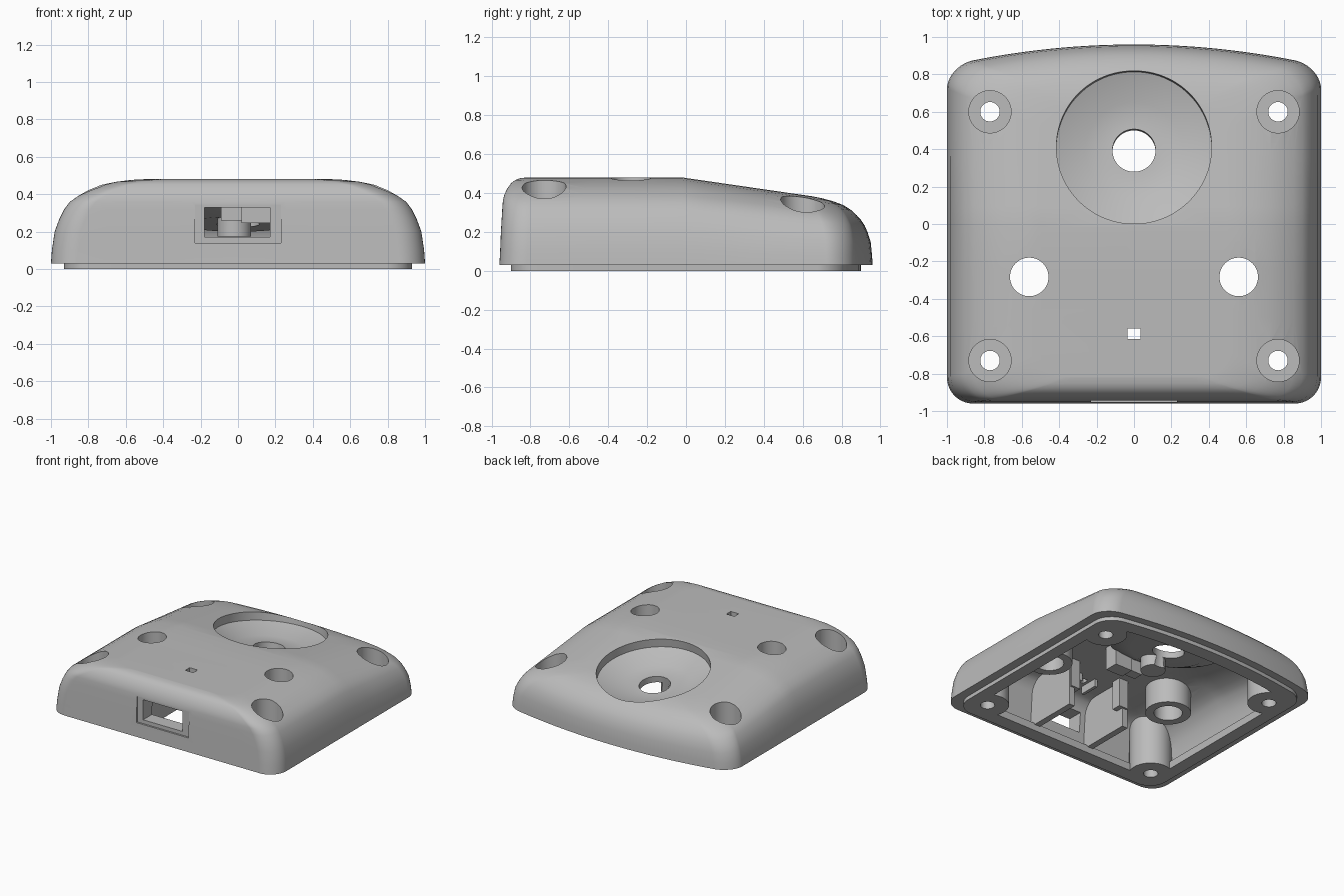
import bpy, bmesh, math
from mathutils import Matrix, Vector

if "Cube" in bpy.data.objects:
    bpy.data.objects.remove(bpy.data.objects["Cube"])

grey = bpy.data.materials.new("housing_grey")
grey.use_nodes = True
grey.diffuse_color = (0.5, 0.5, 0.5, 1)
grey.node_tree.nodes["Principled BSDF"].inputs["Base Color"].default_value = (0.5, 0.5, 0.5, 1)


def finish(name, bm):
    bmesh.ops.recalc_face_normals(bm, faces=bm.faces)
    mesh = bpy.data.meshes.new(name)
    bm.to_mesh(mesh)
    bm.free()
    mesh.materials.append(grey)
    ob = bpy.data.objects.new(name, mesh)
    bpy.context.collection.objects.link(ob)
    return ob


SLOPE = 0.145


def roof(y):
    return 0.48 - SLOPE * max(0, y + 0.02)


def outline(w, front, back, r=0.14):
    """Closed plan outline: straight front, bowed back, rounded corners."""
    half = [((w - r) * i / 6, front) for i in range(6)]
    corner = [i * math.pi / 20 for i in range(11)]
    half += [(w - r + r * math.sin(a), front + r - r * math.cos(a)) for a in corner]
    half += [(w, y) for y in (-0.5, -0.25, -0.02, 0.1, 0.25, 0.4)]
    half += [(w - r + r * math.cos(a), back - r + r * math.sin(a)) for a in corner]
    half += [((w - r) * i / 10, back) for i in range(9, -1, -1)]
    half = [(x, y - 0.115 * x * x * max(0, y) / back) for x, y in half]
    return half + [(-x, y) for x, y in half[-2:0:-1]]


def stack(name, rings):
    """Skin rings of 3D points; caps join mirrored points."""
    bm = bmesh.new()
    rows = [[bm.verts.new(p) for p in ring] for ring in rings]
    n = len(rows[0])
    for a, b in zip(rows, rows[1:]):
        for i in range(n):
            j = (i + 1) % n
            bm.faces.new((a[i], a[j], b[j], b[i]))
    for row in (rows[0], rows[-1]):
        for i in range(n // 2):
            quad = (row[i], row[i + 1], row[(n - i - 1) % n], row[(n - i) % n])
            bm.faces.new(list(dict.fromkeys(quad)))
    return finish(name, bm)


def slab(name, plan, low, high):
    return stack(name, [[(x, y, z) for x, y in plan] for z in (low, high)])


# half width, front y, back y, share of roof height
PROFILE = [(1, -.96, .96, 0), (.995, -.956, .957, .16), (.98, -.952, .95, .38),
           (.955, -.948, .935, .53), (.93, -.945, .92, .64), (.9, -.942, .9, .73),
           (.855, -.935, .878, .8), (.8, -.92, .85, .87), (.73, -.9, .81, .933),
           (.65, -.878, .765, .97), (.57, -.852, .71, .992), (.5, -.82, .66, 1)]


def dome(name, wall, skin, base):
    rings = []
    for w, front, back, f in PROFILE:
        plan = outline(w - wall, front + wall, back - wall)
        rings.append([(x, y, base + f * (roof(y) - skin - base)) for x, y in plan])
    return stack(name, rings)


def lathe(name, profile, x, y, n=64, z=0, tilt=0):
    """Closed solid of revolution from (radius, z) points."""
    bm = bmesh.new()
    rows = [[bm.verts.new((r * math.cos(i * math.tau / n), r * math.sin(i * math.tau / n), h))
             for i in range(n)] for r, h in profile]
    for a, b in zip(rows, rows[1:]):
        for i in range(n):
            bm.faces.new((a[i], a[(i + 1) % n], b[(i + 1) % n], b[i]))
    bm.faces.new(rows[0])
    bm.faces.new(rows[-1])
    bm.transform(Matrix.Translation((x, y, z)) @ Matrix.Rotation(tilt, 4, "X"))
    return finish(name, bm)


def box(name, lo, hi):
    bm = bmesh.new()
    bmesh.ops.create_cube(bm, size=1)
    lo, hi = Vector(lo), Vector(hi)
    for v in bm.verts:
        v.co = (lo + hi) / 2 + v.co * (hi - lo)
    return finish(name, bm)


def combine(target, tool, op="DIFFERENCE"):
    """Apply a boolean and discard the tool."""
    mod = target.modifiers.new("cut", "BOOLEAN")
    mod.operation, mod.solver, mod.object = op, "EXACT", tool
    bpy.context.view_layer.objects.active = target
    bpy.ops.object.modifier_apply(modifier=mod.name)
    bpy.data.objects.remove(tool)


# Outer body with the locating lip below it
shell = dome("housing_shell", 0, 0, 0.03)
combine(shell, slab("lip", outline(0.93, -0.9, 0.9), 0, 0.12), "UNION")

# Cavity with a narrower mouth, leaving material for every internal feature
cavity = dome("cavity", 0.125, 0.05, 0.06)
combine(cavity, slab("mouth", outline(0.83, -0.79, 0.79, 0.2), -0.04, 0.13), "UNION")
SCREWS = [(sx * 0.77, y) for sx in (-1, 1) for y in (0.6, -0.73)]
BUTTONS = [(-0.56, -0.283), (0.56, -0.283)]
BOWL = dict(x=0, y=0.412, z=roof(0.412), tilt=-math.atan(SLOPE))
keep = [lathe("screw_boss", [(.155, -.1), (.155, .7)], *p) for p in SCREWS]
keep += [lathe("button_tube", [(.165, .23), (.165, .7)], *p) for p in BUTTONS]
keep.append(lathe("bowl_underside", [(.28, -.18), (.455, -.105), (.455, .2)], **BOWL))
keep.append(lathe("stud", [(.09, .175), (.09, .6)], -.02, 0.19, 32))
for s in (-1, 1):
    keep.append(box("port_wall", (s * .25 - .025, -1, .05), (s * .25 + .025, -.4, .6)))
    keep.append(box("port_step", (s * .225 - .04, -.46, .2), (s * .225 + .04, -.385, .61)))
    keep.append(box("rib", (s * .07 - .012, -.66, .37), (s * .07 + .012, -.51, .6)))
keep.append(box("post", (.02, -.11, .245), (.17, .0, .6)))
keep.append(box("post_foot", (-.09, -.1, .26), (.03, -.02, .59)))
for part in keep:
    combine(cavity, part)
combine(shell, cavity)

# Bowl, screw, button, indicator and port openings
cuts = [lathe("bowl", [(.115, -.5), (.115, -.13), (.26, -.13), (.415, -.065), (.415, .4)],
              n=96, **BOWL)]
cuts += [lathe("screw_hole", [(.052, -.2), (.052, .1), (.113, .1), (.113, .8)], *p) for p in SCREWS]
cuts += [lathe("button_hole", [(.103, -.2), (.103, .8)], *p) for p in BUTTONS]
cuts.append(box("indicator_hole", (-.035, -.615, .1), (.035, -.56, .8)))
cuts.append(box("port_recess", (-.23, -1.1, .14), (.23, -.94, .345)))
cuts.append(box("port_slot", (-.18, -1.2, .17), (.17, -.72, .33)))
for part in cuts:
    combine(shell, part)

# Smooth shading with sharp edges kept
bpy.ops.object.select_all(action="DESELECT")
shell.select_set(True)
bpy.context.view_layer.objects.active = shell
bpy.ops.object.shade_smooth_by_angle(angle=math.radians(30))
shell.modifiers.new("even_normals", "WEIGHTED_NORMAL").keep_sharp = True
